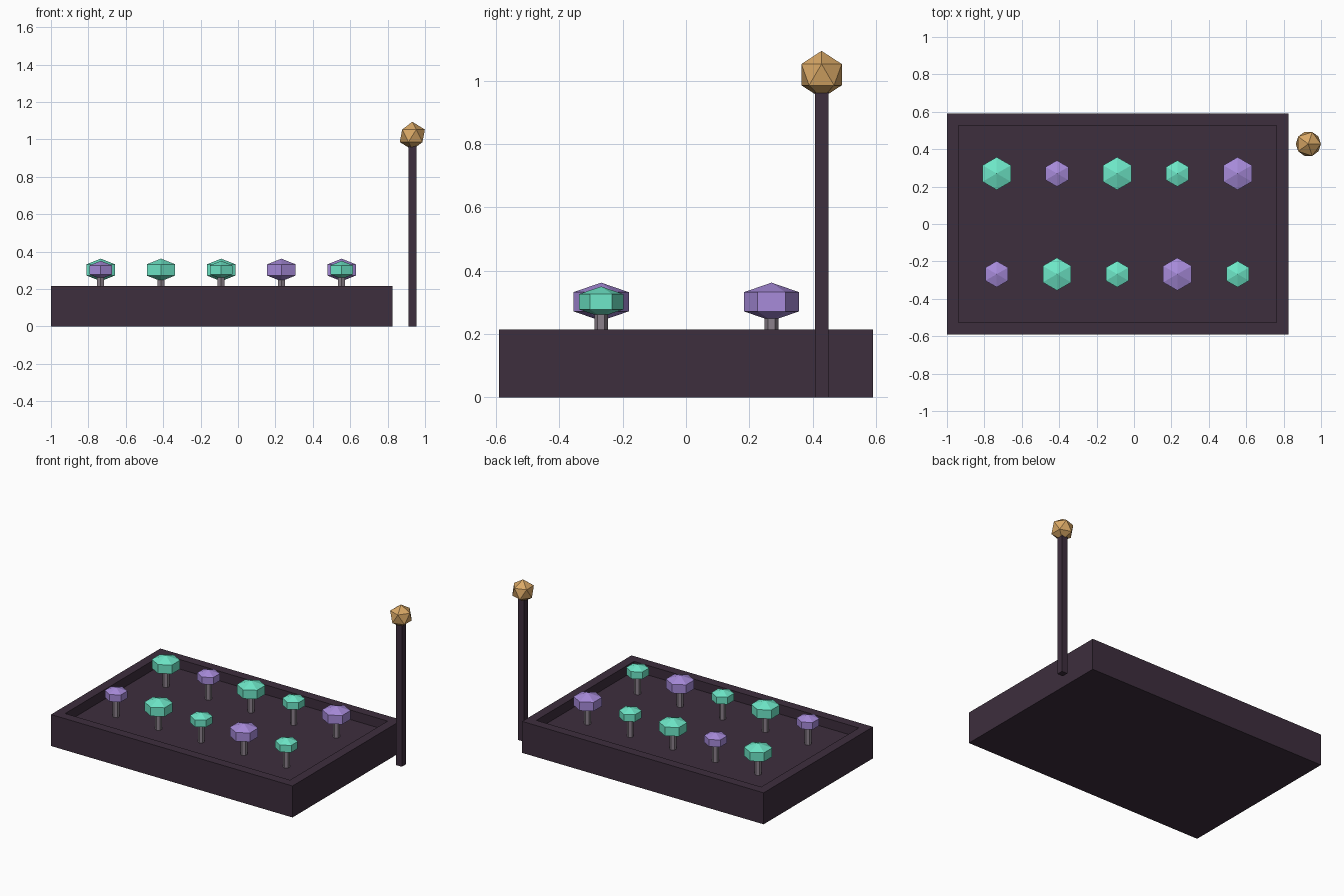
import bpy, bmesh, math
from mathutils import Matrix, Vector

cube = bpy.data.objects.get("Cube")
if cube:
    bpy.data.objects.remove(cube, do_unlink=True)


def material(name, rgb):
    m = bpy.data.materials.new(name)
    m.use_nodes = True
    linear = [(c / 255 / 12.92) if c < 11 else ((c / 255 + 0.055) / 1.055) ** 2.4 for c in rgb]
    m.diffuse_color = (*linear, 1)
    m.node_tree.nodes["Principled BSDF"].inputs["Base Color"].default_value = (*linear, 1)
    return m


DARK = material("dark plum", (61, 46, 61))
MINT = material("mint green", (110, 231, 200))
LILAC = material("lilac", (167, 139, 218))
GREY = material("stem grey", (138, 128, 138))
AMBER = material("amber", (217, 168, 102))


def finish(bm, name, mat):
    bmesh.ops.recalc_face_normals(bm, faces=bm.faces[:])
    mesh = bpy.data.meshes.new(name)
    bm.to_mesh(mesh)
    bm.free()
    mesh.materials.append(mat)
    obj = bpy.data.objects.new(name, mesh)
    bpy.context.collection.objects.link(obj)
    return obj


def block(size, center):
    bm = bmesh.new()
    bmesh.ops.create_cube(bm, size=1, matrix=Matrix.Translation(center) @ Matrix.Diagonal((*size, 1)))
    return bm


def mushroom_cap(name, x, y, z, radius, mat):
    # faceted flattened ball: two equal six-sided rims with a point above and below
    bm = bmesh.new()
    half = radius * 0.345
    rings = []
    for dz in (-half, half):
        rings.append([bm.verts.new((x + radius * math.sin(i * math.pi / 3),
                                    y + radius * math.cos(i * math.pi / 3), z + dz)) for i in range(6)])
    low = bm.verts.new((x, y, z - 2 * half))
    high = bm.verts.new((x, y, z + 2 * half))
    for i in range(6):
        j = (i + 1) % 6
        bm.faces.new((rings[0][i], rings[0][j], rings[1][j], rings[1][i]))
        bm.faces.new((rings[0][j], rings[0][i], low))
        bm.faces.new((rings[1][i], rings[1][j], high))
    finish(bm, name, mat)


# Planter tray with a sunken bed
WIDTH, DEPTH, HEIGHT, BED = 1.825, 1.18, 0.215, 0.15
bm = block((WIDTH, DEPTH, HEIGHT), (WIDTH / 2 - 1, 0, HEIGHT / 2))
bm.faces.ensure_lookup_table()
top = max(bm.faces, key=lambda f: f.calc_center_median().z)
bmesh.ops.inset_region(bm, faces=[top], thickness=0.063, use_even_offset=True)
sunk = bmesh.ops.extrude_discrete_faces(bm, faces=[top])["faces"]
bmesh.ops.translate(bm, verts=sunk[0].verts[:], vec=Vector((0, 0, BED - HEIGHT)))
finish(bm, "planter_tray", DARK)

# Two rows of mushrooms, alternating large and small
ROWS = {"front": (-0.268, (LILAC, MINT, MINT, LILAC, MINT), 0),
        "back": (0.27, (MINT, LILAC, MINT, MINT, LILAC), 1)}
for row, (y, colours, phase) in ROWS.items():
    for i, mat in enumerate(colours):
        x = -0.734 + i * 0.322
        large = (i + phase) % 2
        mushroom_cap(f"{row}_mushroom_cap_{i + 1}", x, y, 0.302, 0.0875 if large else 0.07, mat)
        bm = bmesh.new()
        bmesh.ops.create_cone(bm, cap_ends=True, segments=6, radius1=0.0215, radius2=0.0215,
                              depth=0.14, matrix=Matrix.Translation((x, y, 0.21)))
        finish(bm, f"{row}_mushroom_stem_{i + 1}", GREY)

# Lamp post with faceted globe
LAMP_X, LAMP_Y = 0.932, 0.428
finish(block((0.043, 0.043, 0.97), (LAMP_X, LAMP_Y, 0.485)), "lamp_post", DARK)
bm = bmesh.new()
bmesh.ops.create_icosphere(bm, subdivisions=1, radius=0.075,
                           matrix=Matrix.Translation((LAMP_X, LAMP_Y, 1.019)))
finish(bm, "lamp_globe", AMBER)
